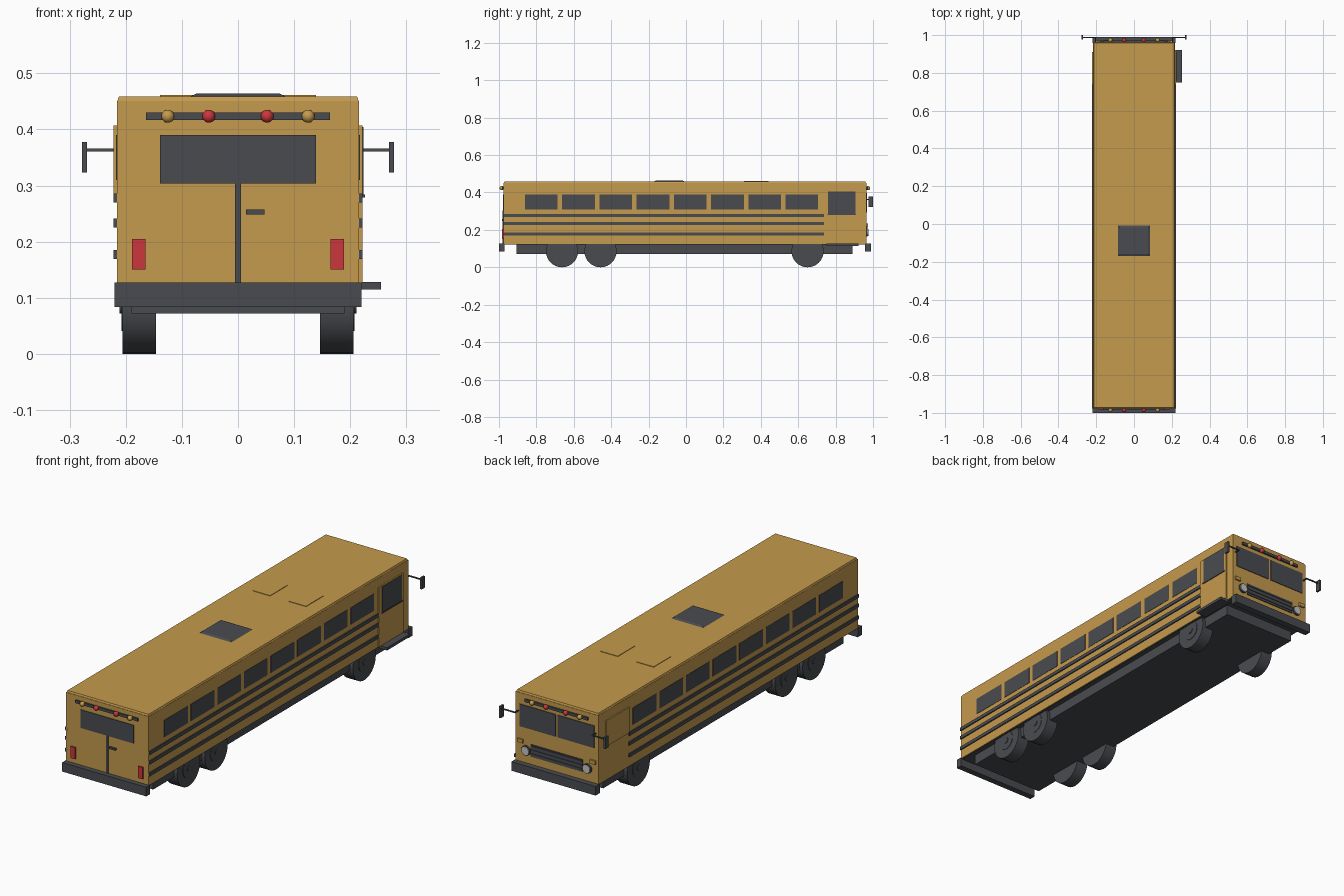
import bpy, bmesh, math
from mathutils import Matrix

if "Cube" in bpy.data.objects:
    bpy.data.objects.remove(bpy.data.objects["Cube"])


def material(name, rgb):
    m = bpy.data.materials.new(name)
    m.diffuse_color = (*rgb, 1)
    m.use_nodes = True
    m.node_tree.nodes["Principled BSDF"].inputs["Base Color"].default_value = m.diffuse_color
    return m


YELLOW = material("bus_yellow", (0.56, 0.325, 0.075))
DARK = material("dark_grey", (0.066, 0.071, 0.08))
RED = material("lamp_red", (0.60, 0.038, 0.045))
WHITE = material("lamp_white", (0.56, 0.56, 0.54))


def finish(name, bm, mat):
    me = bpy.data.meshes.new(name)
    bm.to_mesh(me)
    bm.free()
    me.materials.append(mat)
    ob = bpy.data.objects.new(name, me)
    bpy.context.collection.objects.link(ob)
    return ob


def box(name, mat, x, y, z, taper=0.0):
    """Box from (min, max) ranges; taper pulls the top edges inward."""
    bm = bmesh.new()
    bmesh.ops.create_cube(bm, size=1)
    for v in bm.verts:
        t = taper if v.co.z > 0 else 0
        v.co = [(r[0] + r[1]) / 2 + c * (r[1] - r[0] - 2 * t * (i < 2))
                for i, (r, c) in enumerate(zip((x, y, z), v.co))]
    return finish(name, bm, mat)


def pair(name, mat, x, y, z):
    """Box on the right side plus its mirror on the left."""
    box(name + "_right", mat, x, y, z)
    box(name + "_left", mat, (-x[1], -x[0]), y, z)


def disc(name, mat, centre, radius, depth, axis, sides=32):
    bm = bmesh.new()
    rot = Matrix.Rotation(math.pi / 2, 4, 'Y' if axis == 'X' else 'X')
    bmesh.ops.create_cone(bm, cap_ends=True, segments=sides, radius1=radius,
                          radius2=radius, depth=depth,
                          matrix=Matrix.Translation(centre) @ rot)
    ob = finish(name, bm, mat)
    ob.data.shade_smooth()
    ob.data.set_sharp_from_angle(angle=math.radians(35))
    return ob


def ball(name, mat, centre, radius):
    bm = bmesh.new()
    bmesh.ops.create_uvsphere(bm, u_segments=16, v_segments=10, radius=radius,
                              matrix=Matrix.Translation(centre))
    finish(name, bm, mat).data.shade_smooth()


# Body, roof cap and chassis
box("body", YELLOW, (-0.216, 0.216), (-0.976, 0.964), (0.125, 0.451))
box("roof", YELLOW, (-0.215, 0.215), (-0.974, 0.962), (0.451, 0.459), 0.003)
box("chassis", DARK, (-0.19, 0.19), (-0.905, 0.89), (0.072, 0.126))
box("floor", DARK, (-0.214, 0.214), (-0.97, 0.96), (0.122, 0.1265 - 0.003))
box("underbody", DARK, (-0.21, 0.21), (-0.97, 0.96), (0.121, 0.13))

# Bumpers
box("rear_bumper", DARK, (-0.22, 0.22), (-1.0, -0.97), (0.084, 0.127))
box("front_bumper", DARK, (-0.22, 0.22), (0.958, 0.99), (0.084, 0.127))

# Side windows and stripes
for i in range(8):
    y = -0.861 + i * 0.199
    pair(f"side_window_{i}", DARK, (0.213, 0.2175), (y, y + 0.175), (0.31, 0.39))
for i, z in enumerate((0.278, 0.233, 0.177)):
    pair(f"stripe_{i}", DARK, (0.21, 0.2215), (-0.976, 0.738), (z - 0.008, z + 0.008))

# Entry door with window, sill and step; driver panel opposite
box("entry_door", YELLOW, (0.21, 0.222), (0.738, 0.92), (0.126, 0.407))
box("door_window", DARK, (0.217, 0.2235), (0.76, 0.906), (0.283, 0.404))
box("door_sill", DARK, (0.216, 0.226), (0.756, 0.91), (0.279, 0.284))
box("entry_step", DARK, (0.20, 0.255), (0.75, 0.922), (0.115, 0.128))
box("driver_panel", YELLOW, (-0.222, -0.21), (0.738, 0.91), (0.286, 0.407))

# Roof hatches
box("roof_vent", DARK, (-0.09, 0.09), (-0.176, -0.003), (0.456, 0.464), 0.016)
pair("roof_hatch", YELLOW, (0.049, 0.139), (0.31, 0.44), (0.455, 0.4615))

# Warning light bars at both ends
for end, s, yb in (("rear", -1, -0.976), ("front", 1, 0.964)):
    ys = sorted((yb - s * 0.004, yb + s * 0.008))
    box(end + "_light_bar", DARK, (-0.164, 0.164), ys, (0.417, 0.43))
    for i, (x, mat) in enumerate(((-0.125, YELLOW), (-0.052, RED),
                                  (0.052, RED), (0.125, YELLOW))):
        ball(f"{end}_warning_light_{i}", mat, (x, yb + s * 0.009, 0.4235), 0.0115)

# Rear face: window, door seam, handle and tail lights
box("rear_window", DARK, (-0.139, 0.139), (-0.979, -0.972), (0.304, 0.39))
box("rear_door_seam", DARK, (-0.005, 0.005), (-0.980, -0.972), (0.127, 0.305))
box("rear_handle", DARK, (0.014, 0.047), (-0.985, -0.972), (0.248, 0.257))
pair("tail_light", RED, (0.165, 0.189), (-0.983, -0.972), (0.15, 0.205))

# Front face: windshield, grille, headlights and turn signals
pair("windshield", DARK, (0.006, 0.195), (0.96, 0.967), (0.293, 0.398))
box("grille", DARK, (-0.135, 0.135), (0.96, 0.968), (0.165, 0.222))
for i in range(3):
    z = 0.175 + i * 0.018
    box(f"grille_slat_{i}", DARK, (-0.13, 0.13), (0.96, 0.971), (z, z + 0.006))
for side, s in (("left", -1), ("right", 1)):
    disc("headlight_rim_" + side, DARK, (s * 0.16, 0.966, 0.187), 0.023, 0.01, 'Y')
    disc("headlight_" + side, WHITE, (s * 0.16, 0.969, 0.187), 0.019, 0.012, 'Y')
pair("turn_signal", YELLOW, (0.175, 0.205), (0.96, 0.972), (0.218, 0.235))

# Mirrors on arms
pair("mirror_arm", DARK, (0.20, 0.272), (0.985, 0.991), (0.361, 0.366))
pair("mirror_bracket", DARK, (0.20, 0.206), (0.96, 0.991), (0.361, 0.366))
pair("mirror", DARK, (0.269, 0.278), (0.977, 1.0), (0.323, 0.378))

# Wheels with rims and hub caps
for axle, y in (("front", 0.65), ("middle", -0.457), ("rear", -0.663)):
    for side, s in (("left", -1), ("right", 1)):
        n = f"{axle}_{side}"
        disc("tyre_" + n, DARK, (s * 0.176, y, 0.086), 0.086, 0.06, 'X')
        disc("rim_" + n, DARK, (s * 0.19, y, 0.086), 0.045, 0.036, 'X')
        disc("hub_" + n, DARK, (s * 0.19, y, 0.086), 0.014, 0.042, 'X', 16)
